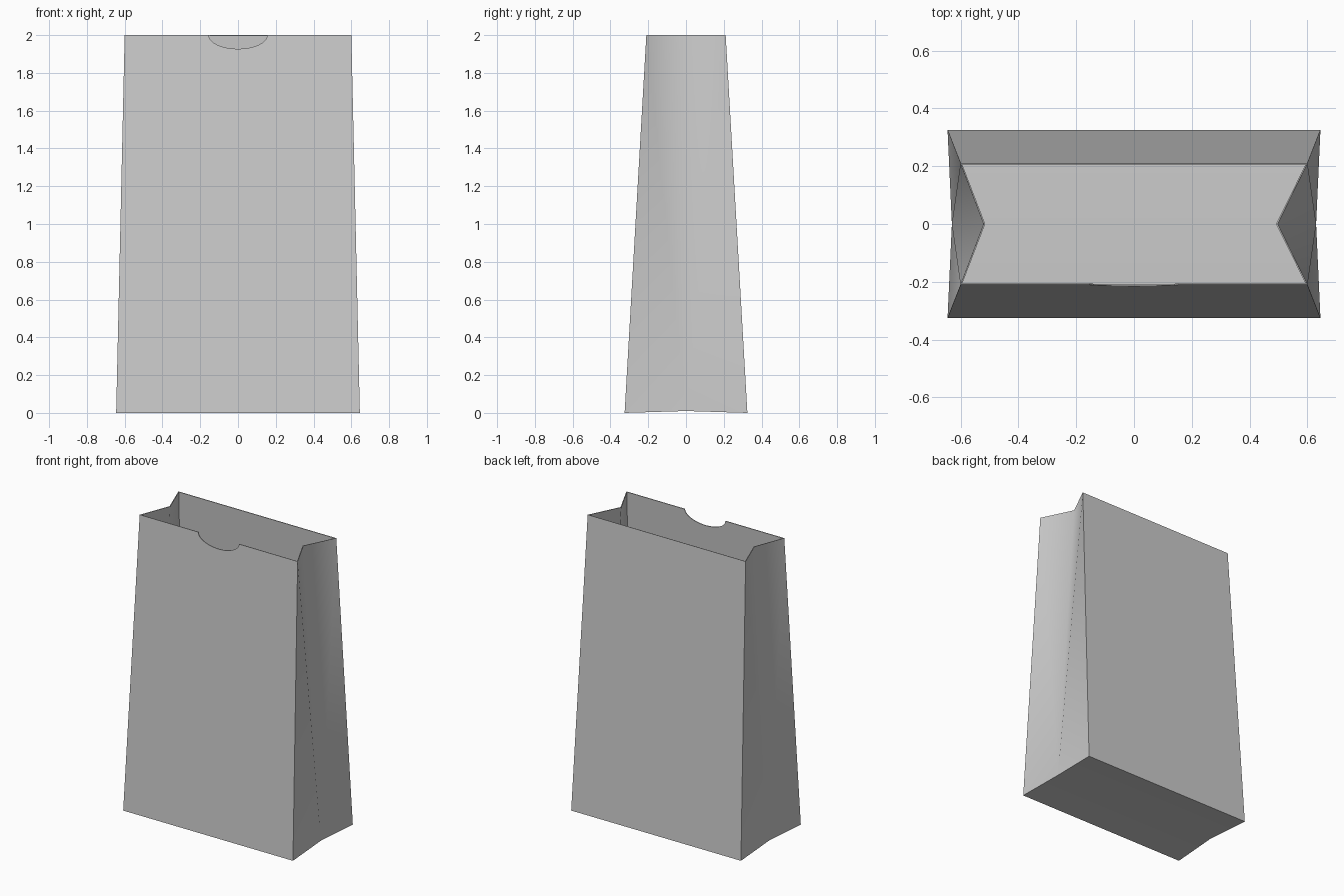
import bpy
import bmesh
import math

if "Cube" in bpy.data.objects:
    bpy.data.objects.remove(bpy.data.objects["Cube"])

BASE_X, BASE_Y = 0.645, 0.325     # footprint half sizes
TOP_X, TOP_Y, HEIGHT = 0.60, 0.21, 2.0
FOLD_BASE_X, FOLD_BASE_Z = 0.63, 0.01
NOTCH_W, NOTCH_D = 0.155, 0.073   # thumb notch half width and depth

bm = bmesh.new()


def corner(sx, sy, top):
    x, y, z = (TOP_X, TOP_Y, HEIGHT) if top else (BASE_X, BASE_Y, 0)
    return bm.verts.new((sx * x, sy * y, z))


low = {(sx, sy): corner(sx, sy, False) for sx in (-1, 1) for sy in (-1, 1)}
high = {(sx, sy): corner(sx, sy, True) for sx in (-1, 1) for sy in (-1, 1)}

# Inward fold line of each side gusset
fold_low = {s: bm.verts.new((s * FOLD_BASE_X, 0, FOLD_BASE_Z)) for s in (-1, 1)}
fold_high = {s: bm.verts.new((x, 0, HEIGHT)) for s, x in ((-1, -0.52), (1, 0.497))}

# Front panel with a rounded thumb notch in the upper edge
notch = []
for i in range(17):
    a = math.pi * i / 16
    z = HEIGHT - NOTCH_D * math.sin(a)
    y = -(BASE_Y + (TOP_Y - BASE_Y) * z / HEIGHT)
    notch.append(bm.verts.new((NOTCH_W * math.cos(a), y, z)))
bm.faces.new([low[-1, -1], low[1, -1], high[1, -1]] + notch + [high[-1, -1]])

# Back panel
bm.faces.new([low[1, 1], low[-1, 1], high[-1, 1], high[1, 1]])

# Gusseted sides, each half split from the top corner to the fold base
for sx in (-1, 1):
    for sy in (-1, 1):
        tris = ([low[sx, sy], fold_low[sx], high[sx, sy]],
                [fold_low[sx], fold_high[sx], high[sx, sy]])
        for tri in tris:
            bm.faces.new(tri if sx * sy < 0 else tri[::-1])

# Bottom, creased along the middle
bm.faces.new([low[1, -1], low[-1, -1], fold_low[-1], fold_low[1]])
bm.faces.new([low[-1, 1], low[1, 1], fold_low[1], fold_low[-1]])

mesh = bpy.data.meshes.new("paper_bag")
bm.to_mesh(mesh)
bm.free()
bag = bpy.data.objects.new("paper_bag", mesh)
bpy.context.collection.objects.link(bag)

# Thin paper wall
wall = bag.modifiers.new("paper_thickness", 'SOLIDIFY')
wall.thickness = 0.005
wall.offset = -1
wall.use_even_offset = True

bpy.context.view_layer.objects.active = bag
bag.select_set(True)
bpy.ops.object.modifier_apply(modifier=wall.name)
bpy.ops.object.shade_smooth_by_angle(angle=math.radians(55))
